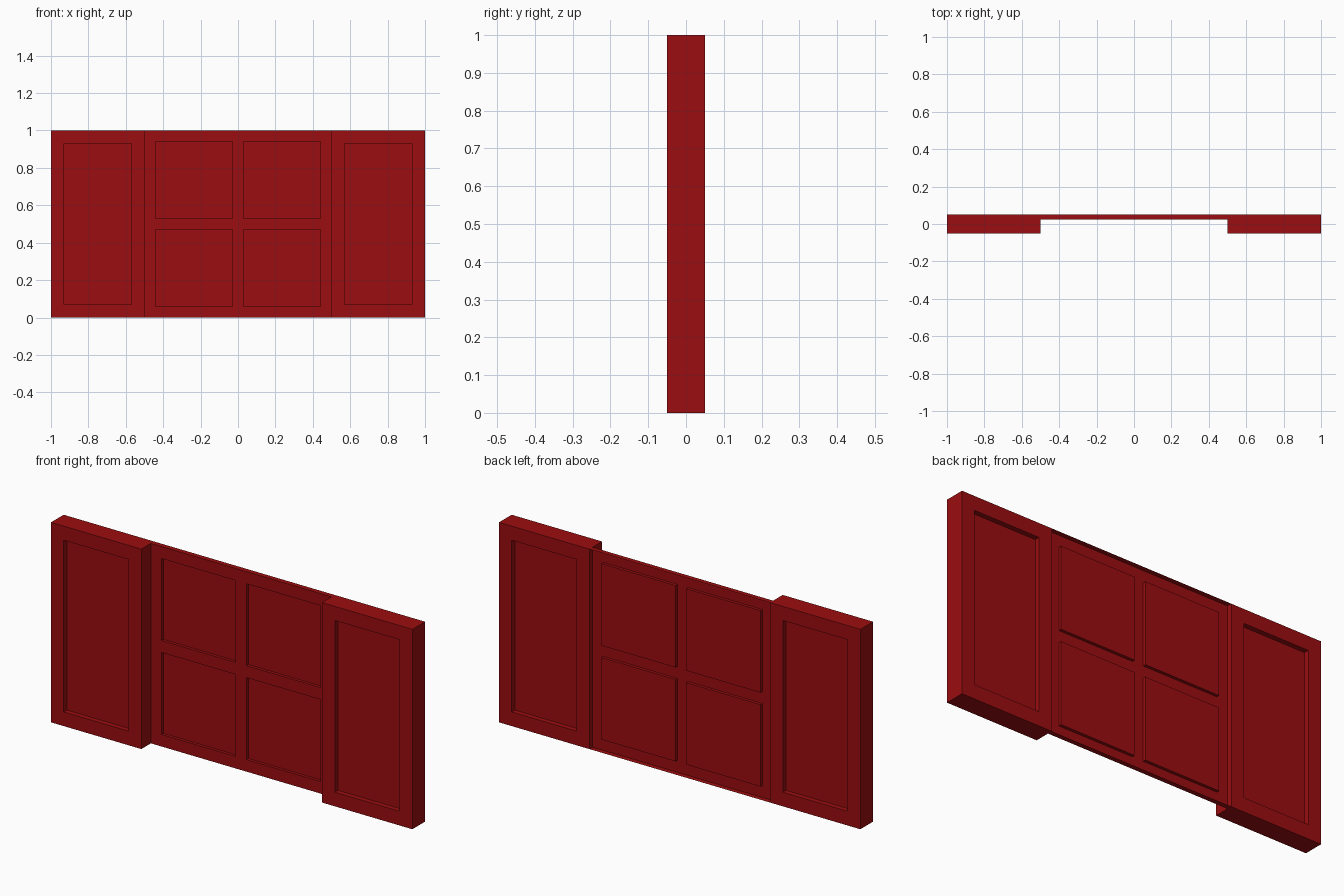
import bpy
import bmesh
from mathutils import Vector

cube = bpy.data.objects.get("Cube")
if cube:
    bpy.data.objects.remove(cube, do_unlink=True)

red = bpy.data.materials.new("deep red")
red.use_nodes = True
colour = (0.33, 0.004, 0.005, 1.0)
red.diffuse_color = colour
red.node_tree.nodes["Principled BSDF"].inputs["Base Color"].default_value = colour


def make_object(name, bm):
    mesh = bpy.data.meshes.new(name)
    bm.to_mesh(mesh)
    bm.free()
    mesh.materials.append(red)
    obj = bpy.data.objects.new(name, mesh)
    bpy.context.collection.objects.link(obj)
    return obj


def sink(bm, faces, depth):
    """Push each face in against its normal, adding side walls."""
    for face in faces:
        move = -face.normal * depth
        new = bmesh.ops.extrude_discrete_faces(bm, faces=[face])["faces"]
        bmesh.ops.translate(bm, verts=new[0].verts, vec=move)


# Thick side sections with a sunken panel on front and back
def side_section(name, x):
    bm = bmesh.new()
    bmesh.ops.create_cube(bm, size=1.0)
    bmesh.ops.scale(bm, verts=bm.verts, vec=(0.5, 0.1, 1.0))
    bmesh.ops.translate(bm, verts=bm.verts, vec=(x, 0, 0.5))
    bm.normal_update()
    panels = [f for f in bm.faces if abs(f.normal.y) > 0.9]
    bmesh.ops.inset_individual(bm, faces=panels, thickness=0.1, depth=0)
    bm.normal_update()
    sink(bm, panels, 0.025)
    make_object(name, bm)


side_section("left_section", 0.75)
side_section("right_section", -0.75)

# Thin middle shell, open at the back, with four panels pushed through
front_y, back_y = 0.025, 0.05
xs = [-0.5, -0.44, -0.03, 0.03, 0.44, 0.5]
zs = [x + 0.5 for x in xs]
bm = bmesh.new()
grid = [[bm.verts.new((x, front_y, z)) for x in xs] for z in zs]
panels = []
for r in range(5):
    for c in range(5):
        face = bm.faces.new((grid[r][c], grid[r][c + 1],
                             grid[r + 1][c + 1], grid[r + 1][c]))
        if r in (1, 3) and c in (1, 3):
            panels.append(face)
bm.normal_update()
rim = [e for e in bm.edges if e.is_boundary]
sink(bm, panels, 0.015)

# Rim walls along the top and bottom of the shell
rim = [e for e in rim if abs(e.verts[0].co.z - e.verts[1].co.z) < 1e-4]
edges = bmesh.ops.extrude_edge_only(bm, edges=rim)["geom"]
lip = [v for v in edges if isinstance(v, bmesh.types.BMVert)]
bmesh.ops.translate(bm, verts=lip, vec=Vector((0, back_y - front_y, 0)))
make_object("middle_panel", bm)
